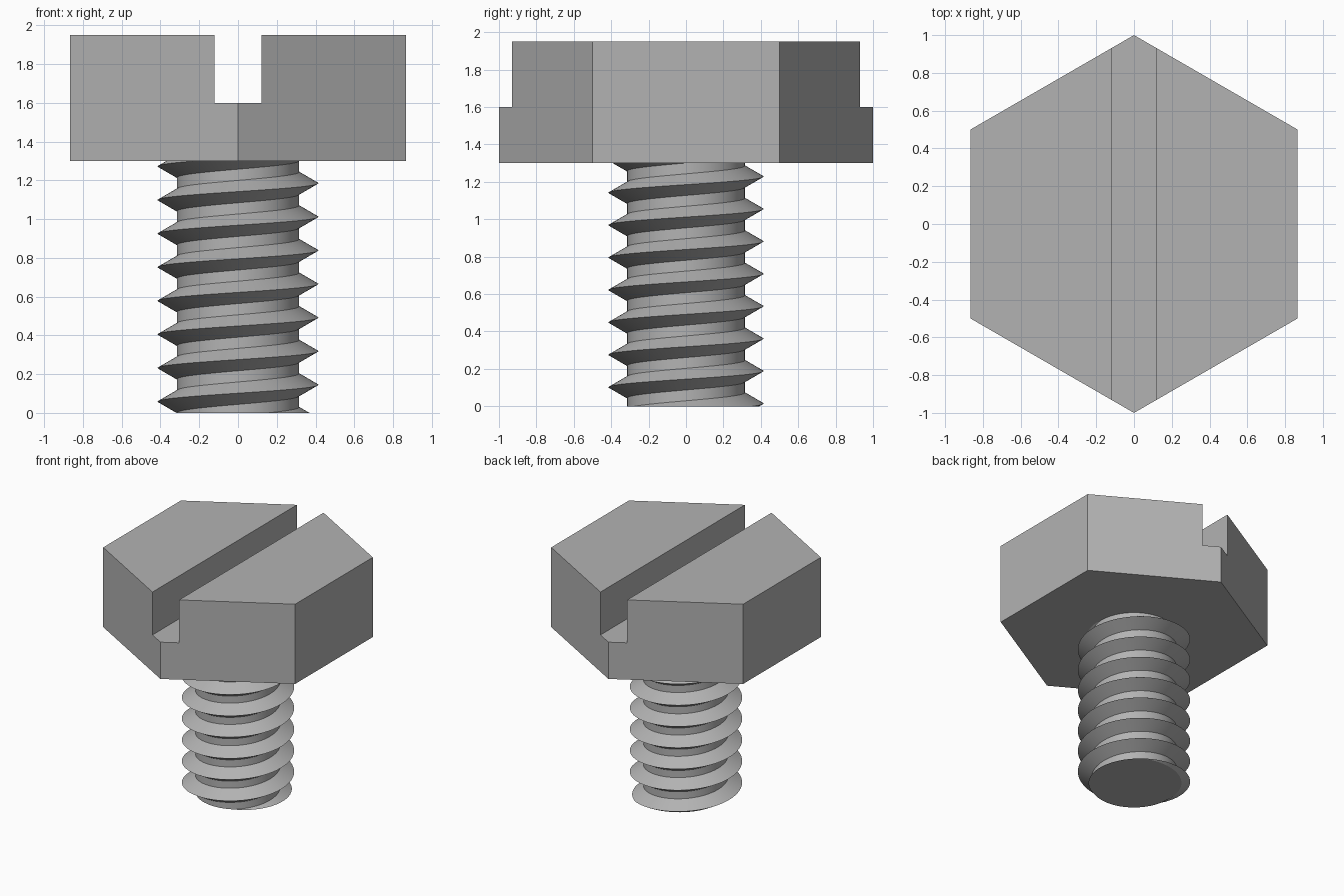
import bpy, bmesh, math

if "Cube" in bpy.data.objects:
    bpy.data.objects.remove(bpy.data.objects["Cube"])

SHANK_TOP, HEAD_TOP = 1.30, 1.95
SLOT_WIDTH, SLOT_FLOOR = 0.24, 1.60
ROOT, CREST = 0.315, 0.415          # thread radii
PITCH = 1.3 / 7.5
CREST_Z = 0.145                     # crest height on the +x side
SEGMENTS = 64                       # steps per thread turn

steel = bpy.data.materials.new("grey_steel")
steel.diffuse_color = (0.45, 0.45, 0.45, 1)
steel.use_nodes = True
steel.node_tree.nodes["Principled BSDF"].inputs["Base Color"].default_value = steel.diffuse_color


def add_object(name, bm):
    bmesh.ops.recalc_face_normals(bm, faces=bm.faces)
    mesh = bpy.data.meshes.new(name)
    bm.to_mesh(mesh)
    bm.free()
    mesh.materials.append(steel)
    obj = bpy.data.objects.new(name, mesh)
    bpy.context.collection.objects.link(obj)
    return obj


def activate(obj):
    bpy.ops.object.select_all(action='DESELECT')
    obj.select_set(True)
    bpy.context.view_layer.objects.active = obj


# Threaded shank: sweep one V-shaped pitch along a helix, weld the turns, trim flat
bm = bmesh.new()
profile = [(ROOT, -PITCH / 3), (CREST, 0), (ROOT, PITCH / 3), (ROOT, 2 * PITCH / 3)]
rows = []
for i in range(-3 * SEGMENTS, 10 * SEGMENTS + 1):
    a = 2 * math.pi * i / SEGMENTS
    z0 = CREST_Z + PITCH * i / SEGMENTS
    rows.append([bm.verts.new((r * math.cos(a), r * math.sin(a), z0 + dz)) for r, dz in profile])
for a, b in zip(rows, rows[1:]):
    for k in range(len(profile) - 1):
        bm.faces.new((a[k], b[k], b[k + 1], a[k + 1]))
bmesh.ops.remove_doubles(bm, verts=bm.verts, dist=1e-4)
for z, side in ((0, -1), (SHANK_TOP + 0.02, 1)):
    cut = bmesh.ops.bisect_plane(bm, geom=bm.verts[:] + bm.edges[:] + bm.faces[:], dist=1e-6,
                                 plane_co=(0, 0, z), plane_no=(0, 0, side), clear_outer=True)
    rim = [e for e in cut["geom_cut"] if isinstance(e, bmesh.types.BMEdge) and e.is_boundary]
    bmesh.ops.edgeloop_fill(bm, edges=rim)
shank = add_object("threaded_shank", bm)
activate(shank)
bpy.ops.object.shade_smooth_by_angle(angle=math.radians(30))

# Hexagonal head with corners at front and back
bm = bmesh.new()
hexagon = bm.faces.new([bm.verts.new((math.sin(i * math.pi / 3), math.cos(i * math.pi / 3), SHANK_TOP))
                        for i in range(6)])
grown = bmesh.ops.extrude_face_region(bm, geom=[hexagon], use_keep_orig=True)
bmesh.ops.translate(bm, vec=(0, 0, HEAD_TOP - SHANK_TOP),
                    verts=[v for v in grown["geom"] if isinstance(v, bmesh.types.BMVert)])
head = add_object("hex_head", bm)

# Screwdriver slot cut front to back
bm = bmesh.new()
bmesh.ops.create_cube(bm, size=1)
bmesh.ops.scale(bm, vec=(SLOT_WIDTH, 3, 1), verts=bm.verts)
bmesh.ops.translate(bm, vec=(0, 0, SLOT_FLOOR + 0.5), verts=bm.verts)
cutter = add_object("slot_cutter", bm)
cutter.hide_render = True
slot = head.modifiers.new("slot", 'BOOLEAN')
slot.operation, slot.solver, slot.object = 'DIFFERENCE', 'EXACT', cutter
activate(head)
bpy.ops.object.modifier_apply(modifier=slot.name)
bpy.data.objects.remove(cutter)
